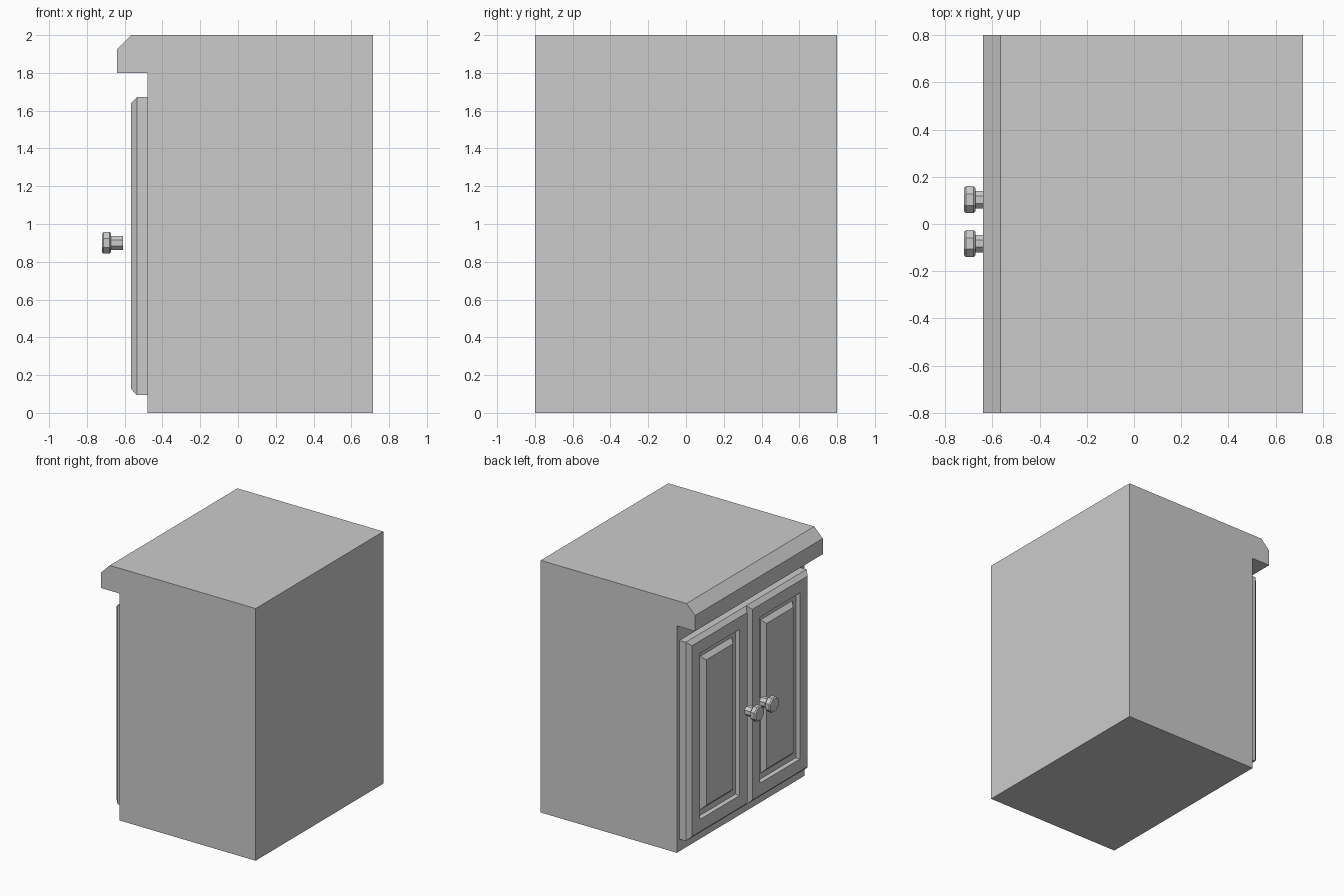
import bpy
import bmesh
import math

cube = bpy.data.objects.get("Cube")
if cube:
    bpy.data.objects.remove(cube, do_unlink=True)

grey = bpy.data.materials.new("plain grey")
grey.use_nodes = True
colour = (0.6, 0.6, 0.6, 1)
grey.diffuse_color = colour
grey.node_tree.nodes["Principled BSDF"].inputs["Base Color"].default_value = colour


def finish(name, bm):
    bmesh.ops.recalc_face_normals(bm, faces=bm.faces)
    mesh = bpy.data.meshes.new(name)
    bm.to_mesh(mesh)
    bm.free()
    mesh.materials.append(grey)
    obj = bpy.data.objects.new(name, mesh)
    bpy.context.collection.objects.link(obj)
    return obj


def bridge(bm, a, b):
    n = len(a)
    for i in range(n):
        j = (i + 1) % n
        bm.faces.new((a[i], a[j], b[j], b[i]))


def loft(name, rings):
    """Skin a list of closed rings and cap both ends."""
    bm = bmesh.new()
    loops = [[bm.verts.new(p) for p in ring] for ring in rings]
    for a, b in zip(loops, loops[1:]):
        bridge(bm, a, b)
    bm.faces.new(loops[0])
    bm.faces.new(loops[-1])
    return finish(name, bm)


# Cabinet body with the overhanging, chamfered top, as one side profile
profile = [(-0.48, 0), (0.715, 0), (0.715, 2), (-0.565, 2),
           (-0.64, 1.925), (-0.64, 1.80), (-0.48, 1.80)]
loft("cabinet_body", [[(x, y, z) for x, z in profile] for y in (-0.8, 0.8)])

# Doors: each step is (inset from the outer edge, x position)
MIDDLE, WIDTH = 0.01, 0.757
BOTTOM, TOP = 0.095, 1.672
steps = [(0, -0.48), (0, -0.535), (0.032, -0.567), (0.13, -0.567),
         (0.135, -0.535), (0.18, -0.535), (0.212, -0.567)]


def door(name, y0, y1):
    rings = []
    for inset, x in steps:
        a, b = y0 + inset, y1 - inset
        c, d = BOTTOM + inset, TOP - inset
        rings.append([(x, a, c), (x, b, c), (x, b, d), (x, a, d)])
    loft(name, rings)


door("right_door", MIDDLE - WIDTH, MIDDLE)
door("left_door", MIDDLE, MIDDLE + WIDTH)

# Eight-sided knobs: each step is (x position, radius)
turning = [(-0.61, 0.04), (-0.672, 0.04), (-0.672, 0.054), (-0.680, 0.062),
           (-0.711, 0.062), (-0.72, 0.054)]


def knob(name, y):
    angles = [math.radians(22.5 + 45 * i) for i in range(8)]
    loft(name, [[(x, y + r * math.cos(t), 0.90 + r * math.sin(t)) for t in angles]
                for x, r in turning])


knob("right_knob", MIDDLE - 0.093)
knob("left_knob", MIDDLE + 0.093)
